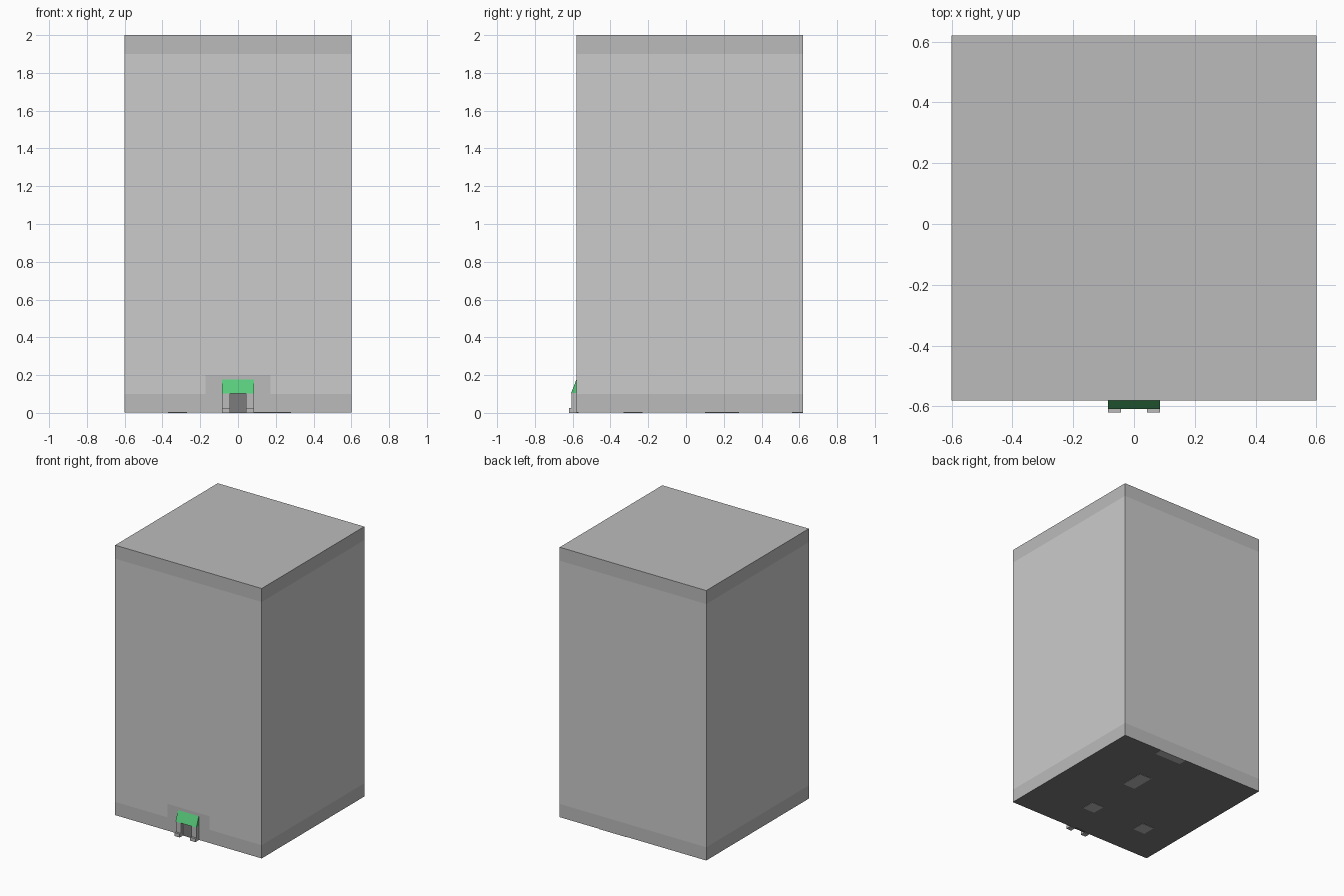
import bpy, bmesh
from mathutils import Vector

if "Cube" in bpy.data.objects:
    bpy.data.objects.remove(bpy.data.objects["Cube"])


def material(name, rgb):
    m = bpy.data.materials.new(name)
    m.diffuse_color = (*rgb, 1)
    m.use_nodes = True
    m.node_tree.nodes["Principled BSDF"].inputs["Base Color"].default_value = m.diffuse_color
    return m


FRAME = material("concrete", (0.5, 0.5, 0.5))
GLASS = material("pane", (0.7, 0.7, 0.7))
DARK = material("dark", (0.2, 0.2, 0.2))
GREEN = material("awning_green", (0.1, 0.6, 0.2))


def finish(bm, name, mats):
    me = bpy.data.meshes.new(name)
    bm.to_mesh(me)
    bm.free()
    ob = bpy.data.objects.new(name, me)
    bpy.context.collection.objects.link(ob)
    for m in mats:
        me.materials.append(m)
    return ob


def box(name, lo, hi, mat):
    bm = bmesh.new()
    bmesh.ops.create_cube(bm, size=1)
    for v in bm.verts:
        v.co = [lo[i] + (v.co[i] + 0.5) * (hi[i] - lo[i]) for i in range(3)]
    return finish(bm, name, [mat])


X, Y0, Y1, H, B = 0.6, -0.58, 0.62, 2.0, 0.002
COLS, ROWS = 14, 20

# Tower: four gridded walls with inset panes, closed by a roof and a base slab
bm = bmesh.new()
corners = [Vector((-X, Y0, 0)), Vector((X, Y0, 0)), Vector((X, Y1, 0)), Vector((-X, Y1, 0))]
panes = []
for side in range(4):
    a, b = corners[side], corners[(side + 1) % 4]
    grid = [[bm.verts.new(a.lerp(b, c / COLS) + Vector((0, 0, max(B, H * r / ROWS))))
             for c in range(COLS + 1)] for r in range(ROWS + 1)]
    for r in range(ROWS):
        for c in range(COLS):
            f = bm.faces.new((grid[r][c], grid[r][c + 1], grid[r + 1][c + 1], grid[r + 1][c]))
            over_door = side == 0 and r == 1 and 5 <= c <= 8
            if 1 <= r <= ROWS - 2 and not over_door:
                panes.append(f)
bmesh.ops.inset_individual(bm, faces=panes, thickness=0.005, depth=0)
for f in panes:
    f.material_index = 1
bm.faces.new([bm.verts.new(p + Vector((0, 0, H))) for p in corners])
base = bm.faces.new([bm.verts.new(p + Vector((0, 0, B))) for p in reversed(corners)])
base.material_index = 2
bmesh.ops.remove_doubles(bm, verts=bm.verts, dist=1e-5)
finish(bm, "tower", [FRAME, GLASS, DARK])

# Paler footings flush with the underside
pads = [(0.13, -0.28, 0.05, 0.05), (-0.32, -0.28, 0.05, 0.05),
        (0.13, 0.19, 0.05, 0.09), (0.17, 0.59, 0.11, 0.03)]
for i, (x, y, w, d) in enumerate(pads):
    box(f"footing_{i}", (x - w, y - d, 0), (x + w, y + d, 0.01), FRAME)

# Entrance: door, posts on plinths
box("door", (-0.043, Y0 - 0.002, 0), (0.043, Y0 + 0.01, 0.105), DARK)
for s, side in ((-1, "left"), (1, "right")):
    x0, x1 = sorted((s * 0.043, s * 0.085))
    box(f"post_{side}", (x0, -0.605, 0.025), (x1, Y0, 0.105), FRAME)
    box(f"plinth_{side}", (x0, -0.62, 0), (x1, Y0, 0.025), FRAME)

# Sloped awning: triangular profile swept across the door
bm = bmesh.new()
prof = [(-0.609, 0.103), (Y0, 0.103), (Y0, 0.177)]
f = bm.faces.new([bm.verts.new((-0.085, y, z)) for y, z in prof])
ext = bmesh.ops.extrude_face_region(bm, geom=[f])
bmesh.ops.translate(bm, vec=(0.17, 0, 0),
                    verts=[e for e in ext["geom"] if isinstance(e, bmesh.types.BMVert)])
bmesh.ops.recalc_face_normals(bm, faces=bm.faces)
finish(bm, "awning", [GREEN])
